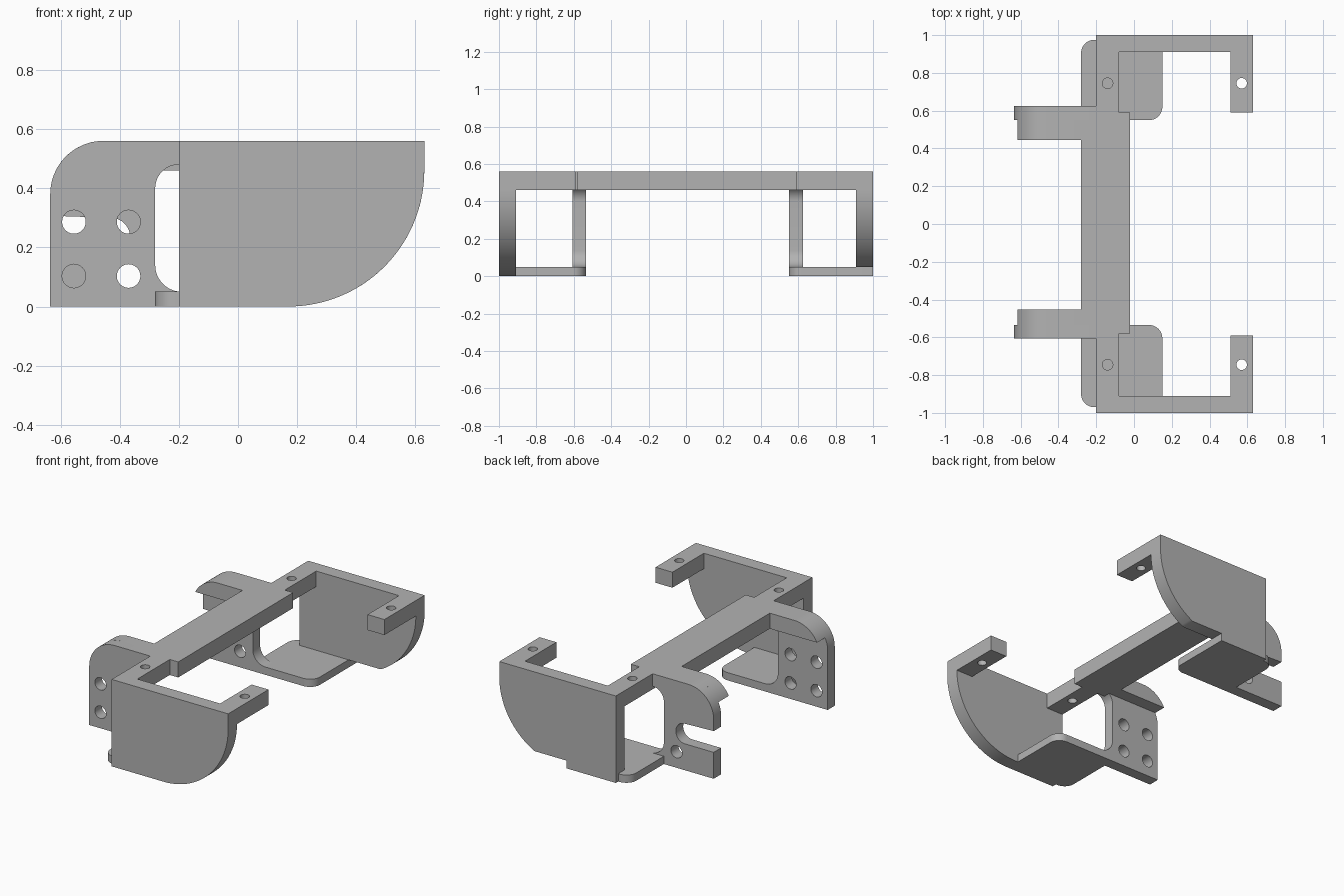
import bpy, bmesh
from math import cos, sin, radians, asin, degrees
from mathutils import Vector

cube = bpy.data.objects.get("Cube")
if cube:
    bpy.data.objects.remove(cube, do_unlink=True)

grey = bpy.data.materials.new("plain_grey")
grey.use_nodes = True
grey.diffuse_color = (0.45, 0.45, 0.45, 1)
grey.node_tree.nodes["Principled BSDF"].inputs["Base Color"].default_value = grey.diffuse_color

TOP, RAIL = 0.56, 0.46      # top of the frame, underside of the rails
FLOOR = 0.05                # thickness of the floor plates


def arc(cx, cy, r, a0, a1, n=18):
    steps = [radians(a0 + (a1 - a0) * i / n) for i in range(n + 1)]
    return [(cx + r * cos(a), cy + r * sin(a)) for a in steps]


def prism(name, pts, axis, lo, hi):
    """Extrude an outline along 'y' (points are x, z) or 'z' (points are x, y)."""
    lo, hi = min(lo, hi), max(lo, hi)
    bm = bmesh.new()
    vs = [bm.verts.new((a, lo, b) if axis == 'y' else (a, b, lo)) for a, b in pts]
    face = bm.faces.new(vs)
    ext = bmesh.ops.extrude_face_region(bm, geom=[face])
    moved = [v for v in ext["geom"] if isinstance(v, bmesh.types.BMVert)]
    step = Vector((0, hi - lo, 0)) if axis == 'y' else Vector((0, 0, hi - lo))
    bmesh.ops.translate(bm, verts=moved, vec=step)
    bmesh.ops.recalc_face_normals(bm, faces=bm.faces)
    me = bpy.data.meshes.new(name)
    bm.to_mesh(me)
    bm.free()
    me.materials.append(grey)
    ob = bpy.data.objects.new(name, me)
    bpy.context.collection.objects.link(ob)
    return ob


def box(name, x0, x1, y0, y1, z0, z1):
    return prism(name, [(x0, y0), (x1, y0), (x1, y1), (x0, y1)], 'z', z0, z1)


def activate(ob):
    bpy.ops.object.select_all(action='DESELECT')
    ob.select_set(True)
    bpy.context.view_layer.objects.active = ob


def drill(ob, centres, r, axis, lo, hi):
    """Cut round holes through a part."""
    for cx, cy in centres:
        cutter = prism("hole_cutter", arc(cx, cy, r, 0, 345, 23), axis, lo, hi)
        cutter.hide_render = True
        mod = ob.modifiers.new("hole", 'BOOLEAN')
        mod.operation, mod.solver, mod.object = 'DIFFERENCE', 'EXACT', cutter
        activate(ob)
        bpy.ops.object.modifier_apply(modifier=mod.name)
        bpy.data.objects.remove(cutter, do_unlink=True)


def side(label, s, outer, inner, lip, rail_end, floor_end, panel_base):
    """One end of the bracket; s is -1 at the front and 1 at the back."""
    parts = []
    wall = s * 0.91

    # Outer side panel with a quarter-round lower corner
    start = -degrees(asin((RAIL - panel_base) / 0.46))
    outline = [(-0.2, panel_base)] + arc(0.17, RAIL, 0.46, start, 0, 32)
    parts.append(prism(label + "_side_panel", outline + [(0.63, TOP), (-0.2, TOP)],
                       'y', wall, s))

    # Two top arms with screw holes
    for name, x0, x1, end, hole in (("inner_arm", -0.2, -0.08, rail_end, -0.14),
                                    ("outer_arm", 0.51, 0.63, s * 0.59, 0.57)):
        arm = box(f"{label}_{name}", x0, x1, min(wall, end), max(wall, end), RAIL, TOP)
        drill(arm, [(hole, s * 0.745)], 0.028, 'z', 0.4, 0.6)
        parts.append(arm)

    # Mounting plate, filleted where it meets the floor and the rail
    corner = arc(-0.455, 0.38, 0.18, 90, 180)
    window = arc(-0.19, 0.14, 0.09, 270, 180) + arc(-0.2, 0.4, 0.08, 180, 90)
    plate_outline = [(-0.635, 0), (-0.28, 0), (-0.28, FLOOR)] + window + [(-0.2, TOP)] + corner
    if s > 0:
        # Open slot in the outer edge
        plate_outline += [(-0.635, 0.307)] + arc(-0.43, 0.235, 0.065, 85, -90) + [(-0.635, 0.17)]
        holes = [(-0.37, 0.103)]
    else:
        holes = [(x, z) for x in (-0.555, -0.37) for z in (0.103, 0.286)]
    plate = prism(label + "_mounting_plate", plate_outline, 'y', outer, inner)
    drill(plate, holes, 0.04, 'y', s * 0.4, s * 0.8)
    parts.append(plate)

    # Curved flange on the inside of the plate
    limit = 180 - degrees(asin((RAIL - 0.38) / 0.18))
    flange = [(-0.28, RAIL), (-0.28, TOP)] + arc(-0.455, 0.38, 0.18, 90, limit)
    parts.append(prism(label + "_flange", flange, 'y', inner, lip))

    # Floor plate with two rounded corners
    r = 0.07
    floor = [(-0.28, inner), (-0.28, floor_end - s * r)]
    floor += arc(-0.28 + r, floor_end - s * r, r, 180, 180 - s * 90)
    if s > 0:
        floor += [(-0.2, floor_end), (-0.2, 1), (0.15, 1)]
    else:
        floor += [(0.15, floor_end)]
    floor += arc(0.15 - r, inner + s * r, r, 0, -s * 90)
    parts.append(prism(label + "_floor_plate", floor, 'z', 0, FLOOR))
    return parts


parts = side("front", -1, -0.607, -0.535, -0.453, -0.58, -0.97, 0.0)
parts += side("back", 1, 0.625, 0.55, 0.445, 0.59, 0.975, FLOOR)

# Long beam joining both ends
parts.append(box("cross_beam", -0.28, -0.02, -0.58, 0.59, RAIL, TOP))

for ob in parts:
    activate(ob)
    bpy.ops.object.shade_smooth_by_angle(angle=radians(30))
